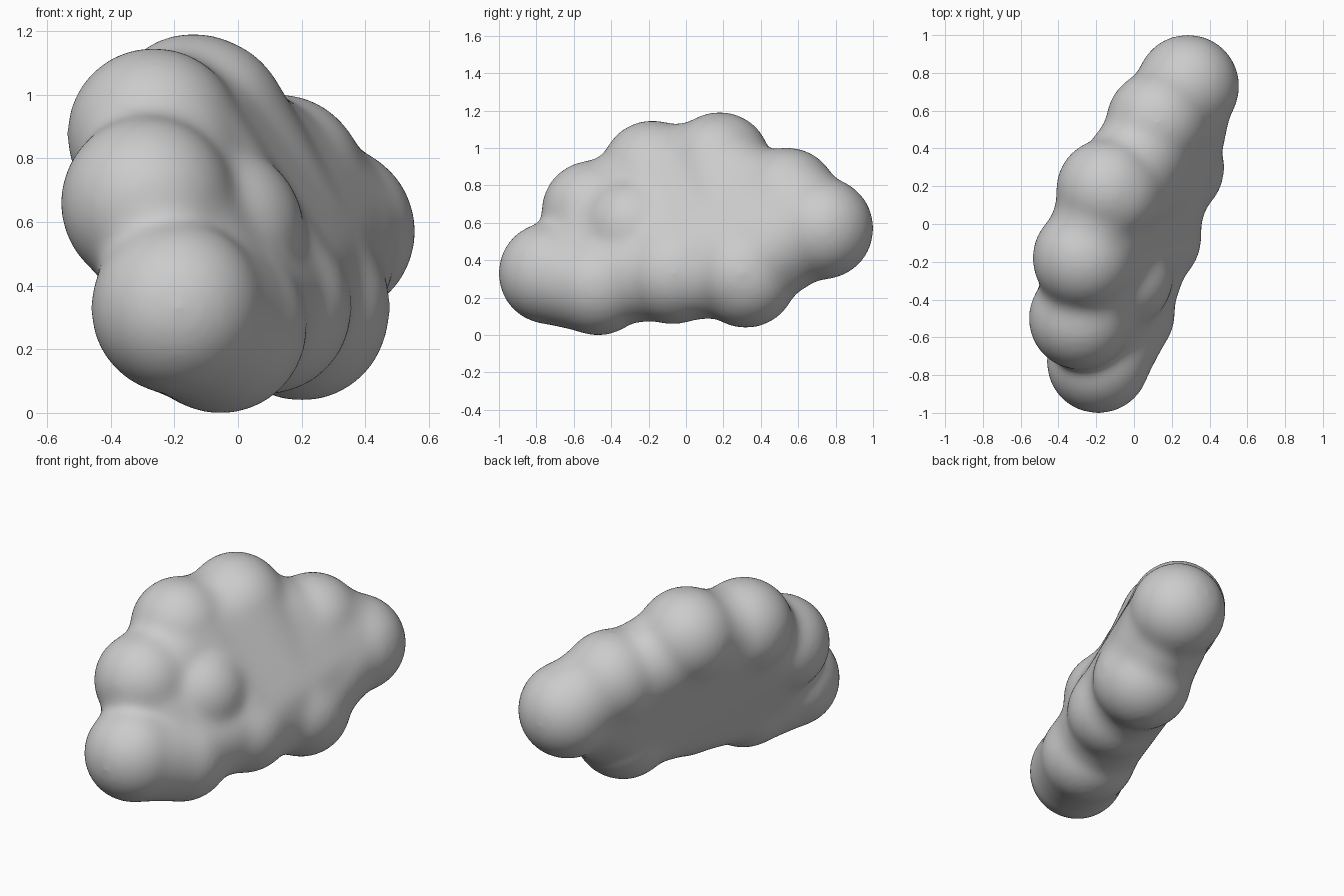
import bpy, bmesh
from mathutils import Vector, Matrix

if "Cube" in bpy.data.objects:
    bpy.data.objects.remove(bpy.data.objects["Cube"])

# Lobe centres around the rim of a tilted slab
LOBES = {
    "front": (-0.19, -0.73, 0.33), "low_front": (-0.055, -0.47, 0.27),
    "low_mid": (0.085, -0.07, 0.33), "low_back": (0.2, 0.32, 0.31),
    "back": (0.285, 0.73, 0.57), "top_back": (0.125, 0.54, 0.73),
    "top": (-0.14, 0.18, 0.92), "top_mid": (-0.265, -0.18, 0.875),
    "top_front": (-0.285, -0.50, 0.66),
    "inner": (-0.085, -0.27, 0.56),
}
RIM = [n for n in LOBES if n != "inner"]
R = 0.276
CENTRE = Vector((-0.03, 0.03, 0.57))
FACE = Vector((0.85, -0.34, 0.40))  # direction the broad front face looks
bm = bmesh.new()


def hull(names, r, keep=1.0, out=0.0):
    """Convex skin around equal spheres; keep < 1 pulls them to the middle."""
    part = bmesh.new()
    for n in names:
        p = CENTRE.lerp(Vector(LOBES[n]), keep) + FACE * out
        bmesh.ops.create_icosphere(part, subdivisions=4, radius=r,
                                   matrix=Matrix.Translation(p))
    if len(names) > 1:
        res = bmesh.ops.convex_hull(part, input=part.verts)
        junk = [v for v in res["geom_interior"] if isinstance(v, bmesh.types.BMVert)]
        bmesh.ops.delete(part, geom=junk, context='VERTS')
    me = bpy.data.meshes.new("part")
    part.to_mesh(me)
    part.free()
    bm.from_mesh(me)
    bpy.data.meshes.remove(me)


# Thin web out to the rim, thick core inside it
hull(RIM, 0.2)
hull([n for n in RIM if n != "front"], 0.26, 0.84, 0.005)
hull(["back", "low_back", "top_back"], 0.255, 0.9, 0.015)

# Rim lobes, and soft ridges across the slab
for name in RIM:
    hull([name], R)
hull(["inner"], 0.275, 1.0, 0.025)
hull(["front", "low_front"], 0.27)
hull(["top_back", "back"], 0.257)
hull(["top", "low_back"], 0.272, 0.95, 0.025)
hull(["top_mid", "low_mid"], 0.268, 1.0, 0.005)
hull(["top_front", "low_front"], 0.25)
for a, b, r in (("top", "top_mid", 0.237), ("top_mid", "top_front", 0.225),
                ("low_mid", "low_back", 0.222), ("low_back", "back", 0.222)):
    hull([a, b], r)

mesh = bpy.data.meshes.new("cloud")
bm.to_mesh(mesh)
bm.free()
cloud = bpy.data.objects.new("cloud", mesh)
bpy.context.collection.objects.link(cloud)

# Fuse and soften the joins
rm = cloud.modifiers.new("fuse", 'REMESH')
rm.mode = 'VOXEL'
rm.voxel_size = 0.015
rm.use_smooth_shade = True
sm = cloud.modifiers.new("soften", 'SMOOTH')
sm.factor = 0.5
sm.iterations = 70
